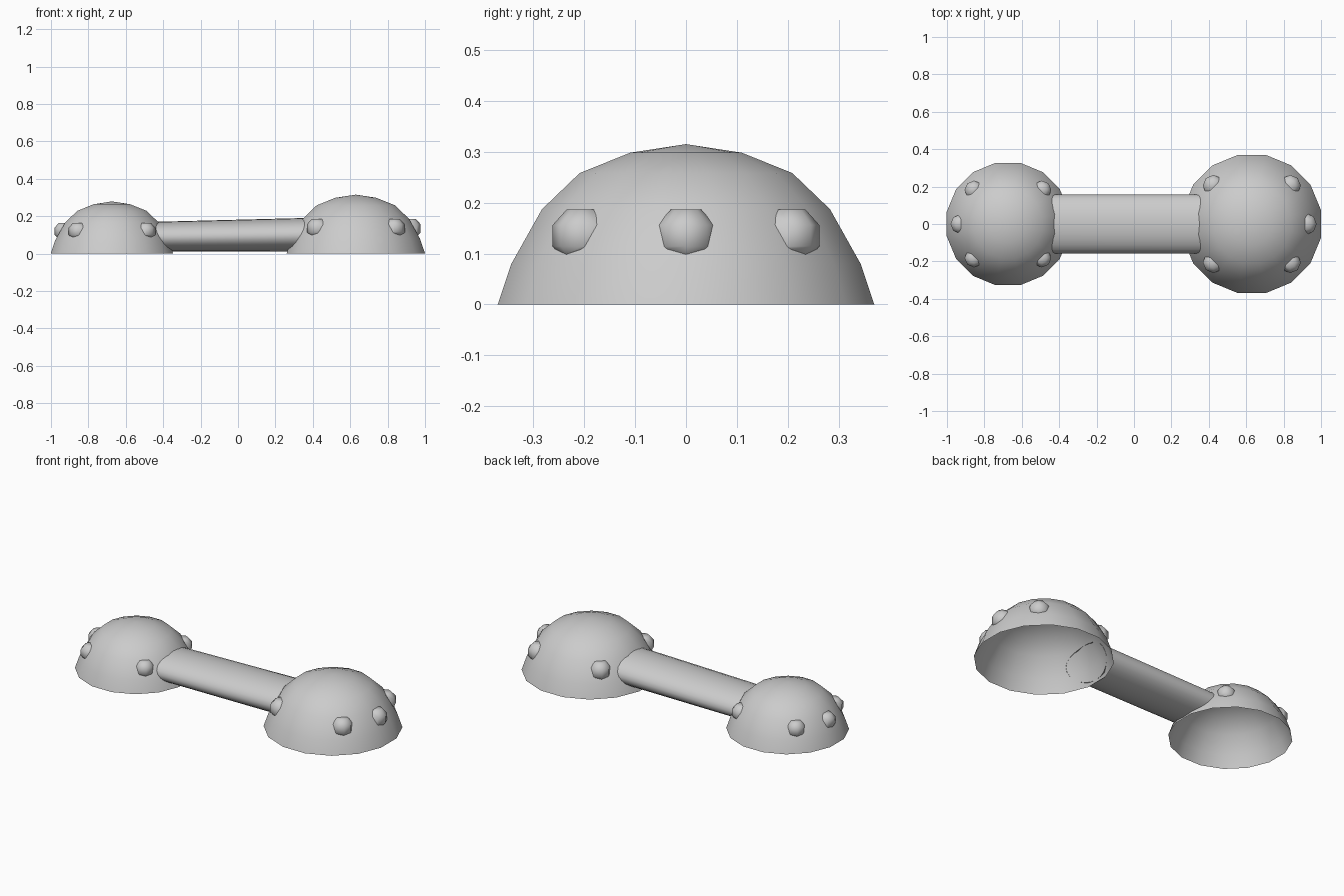
import bpy, bmesh, math
from mathutils import Vector, Matrix

if "Cube" in bpy.data.objects:
    bpy.data.objects.remove(bpy.data.objects["Cube"], do_unlink=True)

grey = bpy.data.materials.new("plain_grey")
grey.use_nodes = True
COLOUR = (0.6, 0.6, 0.6, 1)
grey.diffuse_color = COLOUR
grey.node_tree.nodes["Principled BSDF"].inputs["Base Color"].default_value = COLOUR

# Dome outline: distance to the middle of a side, height
DOME = [(0.37, 0), (0.343, 0.08), (0.283, 0.187), (0.209, 0.258), (0.11, 0.298), (0, 0.315)]
KNOB = [(0, -0.051), (0.03, -0.051), (0.057, -0.021), (0.057, 0.021), (0.03, 0.051), (0, 0.051)]
SIDES = 16
DOMES = {"left": (0.63, 1.0), "right": (-0.674, 0.885)}


def lathe(bm, profile, sides, turn):
    """Spin a profile round z, closing it at points on the axis."""
    rings = []
    for r, z in profile:
        if r == 0:
            rings.append([bm.verts.new((0, 0, z))] * sides)
        else:
            angles = [2 * math.pi * (i + turn) / sides for i in range(sides)]
            rings.append([bm.verts.new((r * math.cos(a), r * math.sin(a), z)) for a in angles])
    for low, high in zip(rings, rings[1:]):
        for i in range(sides):
            j = (i + 1) % sides
            bm.faces.new(list(dict.fromkeys((low[i], low[j], high[j], high[i]))))


def finish(bm, name):
    mesh = bpy.data.meshes.new(name)
    bm.to_mesh(mesh)
    bm.free()
    mesh.materials.append(grey)
    mesh.shade_smooth()
    obj = bpy.data.objects.new(name, mesh)
    bpy.context.collection.objects.link(obj)
    return obj


def dome_radius(z):
    for (r0, z0), (r1, z1) in zip(DOME, DOME[1:]):
        if z <= z1:
            return r0 + (r1 - r0) * (z - z0) / (z1 - z0)
    return 0


# Open domes, each with five knobs trimmed flush to its facets
for side, (cx, size) in DOMES.items():
    place = Matrix.Translation((cx, 0, 0)) @ Matrix.Scale(size, 4)
    bm = bmesh.new()
    grow = 1 / math.cos(math.pi / SIDES)
    lathe(bm, [(r * grow, z) for r, z in DOME], SIDES, 0.5)
    bm.transform(place)
    finish(bm, side + "_dome")

    (r0, z0), (r1, z1) = DOME[1], DOME[2]
    outer = 0 if cx > 0 else 180
    for n, angle in enumerate((outer, 45, -45, 135, -135)):
        bm = bmesh.new()
        lathe(bm, KNOB, 8, 0)
        bm.transform(Matrix.Translation((0.29, 0, 0.135)))
        bmesh.ops.bisect_plane(bm, geom=bm.verts[:] + bm.edges[:] + bm.faces[:],
                               plane_co=(r0, 0, z0), plane_no=Vector((z1 - z0, 0, r0 - r1)),
                               clear_inner=True)
        bm.transform(place @ Matrix.Rotation(math.radians(angle), 4, "Z"))
        finish(bm, f"{side}_knob_{n + 1}")

# Oval connecting bar, its ends fitted to the domes
bm = bmesh.new()
ends = []
for side, top, direction in (("right", 0.17, 1), ("left", 0.19, -1)):
    cx, size = DOMES[side]
    ring = []
    for i in range(24):
        a = 2 * math.pi * i / 24
        y = 0.157 * math.cos(a)
        z = (top + 0.012) / 2 + (top - 0.012) / 2 * math.sin(a)
        r = size * dome_radius(z / size)
        ring.append(bm.verts.new((cx + direction * math.sqrt(r * r - y * y), y, z)))
    ends.append(ring)
for i in range(24):
    j = (i + 1) % 24
    bm.faces.new((ends[0][i], ends[0][j], ends[1][j], ends[1][i]))
bmesh.ops.recalc_face_normals(bm, faces=bm.faces[:])
if sum(f.normal.dot(f.calc_center_median() - Vector((0, 0, 0.095))) for f in bm.faces) < 0:
    bmesh.ops.reverse_faces(bm, faces=bm.faces[:])
finish(bm, "connecting_bar")
